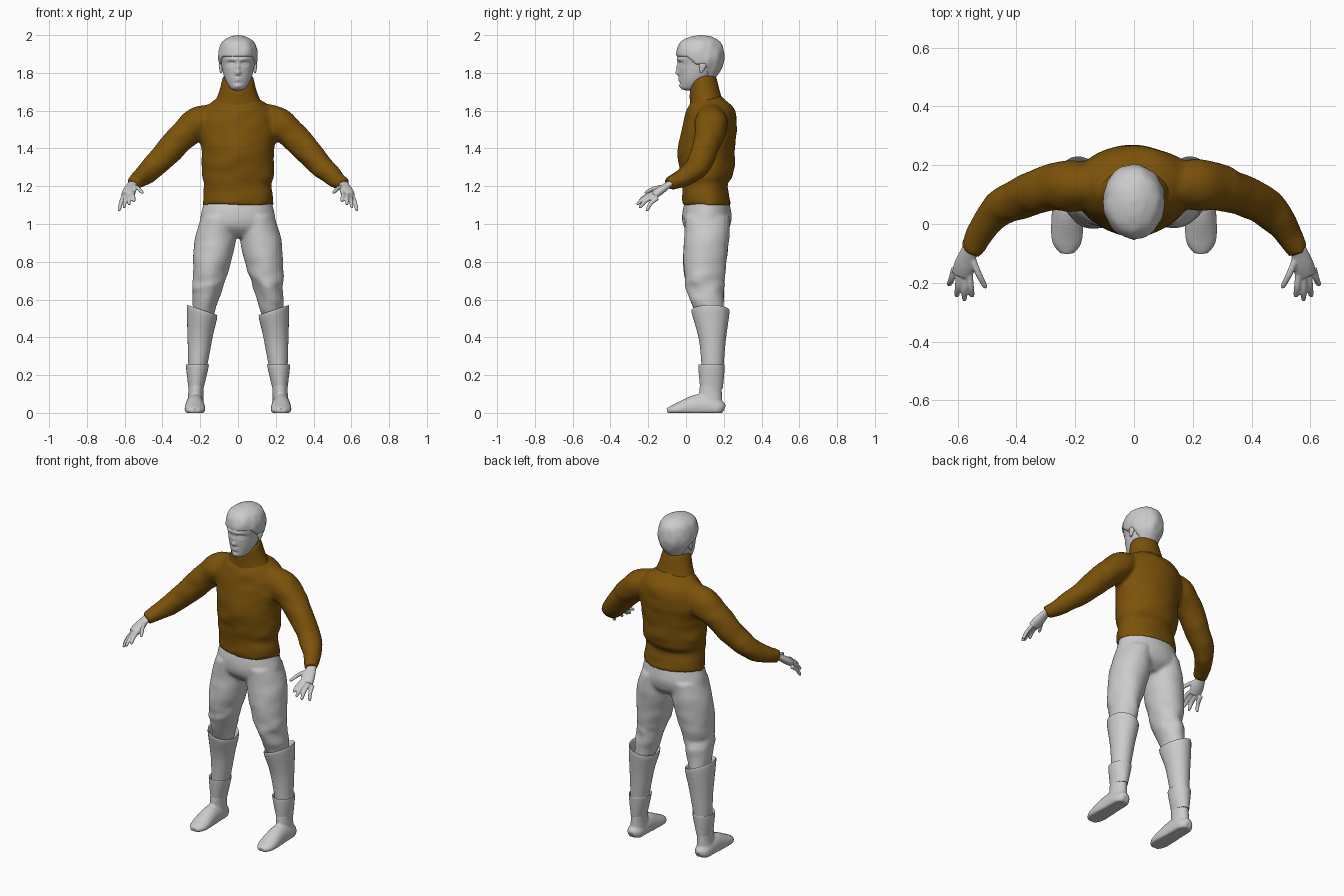
import bpy, bmesh, math
from mathutils import Vector, noise

default_cube = bpy.data.objects.get("Cube")
if default_cube:
    bpy.data.objects.remove(default_cube, do_unlink=True)


def material(name, red, green, blue):
    mat = bpy.data.materials.new(name)
    mat.use_nodes = True
    mat.diffuse_color = (red, green, blue, 1)
    bsdf = next(node for node in mat.node_tree.nodes if node.type == 'BSDF_PRINCIPLED')
    bsdf.inputs["Base Color"].default_value = mat.diffuse_color
    return mat


GREY = material("light grey", .6, .6, .6)
BROWN = material("jacket brown", .2, .085, .003)


def ramp(start, end, value):
    """Rises from nought at start to one at end."""
    return min(1, max(0, (value - start) / (end - start)))


def bell(value, centre, spread):
    return math.exp(-((value - centre) / spread) ** 2)


def catmull_rom(rings, steps):
    rings = [Vector(ring) for ring in rings]
    last = len(rings) - 1
    rows = []
    for i in range(last):
        before, here, there, after = (rings[min(max(k, 0), last)] for k in range(i - 1, i + 3))
        for step in range(steps):
            t = step / steps
            leave, arrive = (there - before) / 2, (after - here) / 2
            rise = t * t * (3 - 2 * t)
            rows.append(here.lerp(there, rise) + leave * (t * (1 - t) ** 2) - arrive * (t * t * (1 - t)))
    return rows + [rings[last]]


def loft(bm, rings, side=1, upright=True, sides=32, steps=5):
    """Skin over (x, y, z, width, depth) ellipses, level or square to their path."""
    rows = catmull_rom(rings, steps)
    centres = [Vector(row[:3]) for row in rows]
    up = Vector((0, 0, 1))
    loops = []
    for i, row in enumerate(rows):
        across, over = Vector((1, 0, 0)), Vector((0, 1, 0))
        if not upright:
            along = (centres[min(i + 1, len(rows) - 1)] - centres[max(i - 1, 0)]).normalized()
            across = along.cross(up).normalized()
            over = across.cross(along)
        loop = []
        for k in range(sides):
            angle = math.tau * k / sides
            point = centres[i] + across * row[3] * math.cos(angle) + over * row[4] * math.sin(angle)
            point.x *= side
            loop.append(bm.verts.new(point))
        loops.append(loop)
    for low, high in zip(loops, loops[1:]):
        for k in range(sides):
            bm.faces.new((low[k - 1], low[k], high[k], high[k - 1]))
    bm.faces.new(loops[0])
    bm.faces.new(loops[-1])


def column(bm, rows, x=0, lean=0, side=1, **detail):
    """Upright loft from (z, y, width, depth) rows, leaning outward as it goes down."""
    top = max(row[0] for row in rows)
    loft(bm, [(x + lean * (top - z), y, z, width, depth) for z, y, width, depth in rows], side, **detail)


def tube(bm, points, radii, side, flatness=1.0, sides=20):
    rings = [(*point, radius, radius * flatness) for point, radius in zip(points, radii)]
    loft(bm, rings, side, False, sides)


def finish(name, bm, mat, shape=None, voxel=None):
    for vert in bm.verts:
        if shape:
            vert.co = shape(vert.co.copy())
    bmesh.ops.recalc_face_normals(bm, faces=bm.faces)
    mesh = bpy.data.meshes.new(name)
    bm.to_mesh(mesh)
    bm.free()
    mesh.materials.append(mat)
    mesh.polygons.foreach_set("use_smooth", [True] * len(mesh.polygons))
    mesh.set_sharp_from_angle(angle=math.radians(60))
    ob = bpy.data.objects.new(name, mesh)
    bpy.context.scene.collection.objects.link(ob)
    if voxel:
        blend = ob.modifiers.new("blend", 'REMESH')
        blend.mode = 'VOXEL'
        blend.voxel_size = voxel
        blend.use_smooth_shade = True
        relax = ob.modifiers.new("relax", 'SMOOTH')
        relax.iterations = 4


def folds(point, amount):
    return point + noise.noise_vector(Vector((point.x, point.y, point.z * 2)) * 9) * amount


# Jacket: torso and sleeves blended together
WRIST = Vector((.56, -.09, 1.21))
bm = bmesh.new()
column(bm, [(1.1, .11, .19, .13), (1.21, .1, .18, .12), (1.26, .11, .19, .14), (1.4, .11, .19, .15),
            (1.54, .13, .21, .14), (1.62, .13, .17, .12), (1.69, .11, .07, .06)], sides=40)
for side in (1, -1):
    tube(bm, [(.12, .13, 1.57), (.21, .13, 1.53), (.3, .12, 1.46), (.46, .05, 1.29), WRIST],
         [.07, .088, .077, .061, .037], side)
finish("jacket", bm, BROWN, lambda point: folds(point, .009), .011)


# Standing collar, dipping into a V at the front
def dip(point):
    front = ramp(.09, .01, point.y)
    lift = ramp(1.64, 1.77, point.z)
    point.z -= lift * front * (.03 + .07 * ramp(.08, 0, abs(point.x)))
    point.x *= 1 + lift * front / 8
    return point


bm = bmesh.new()
column(bm, [(1.63, .11, .13, .09), (1.7, .1, .1, .08), (1.775, .09, .08, .07),
            (1.77, .09, .07, .06), (1.69, .09, .07, .06)], sides=40)
finish("collar", bm, BROWN, dip)

# Trousers: hips and legs blended together, baggy at the knee
bm = bmesh.new()
column(bm, [(1.15, .11, .17, .11), (1.05, .11, .195, .13), (.98, .11, .19, .12), (.93, .11, .1, .07)], sides=40)
for side in (1, -1):
    column(bm, [(1.04, .11, .09, .12), (.93, .11, .11, .12), (.8, .1, .1, .115),
                (.67, .1, .08, .1), (.5, .13, .055, .07)], .1, .16, side)
finish("trousers", bm, GREY, lambda point: folds(point, .004 + .014 * bell(point.z, .66, .08)), .01)


# Boots, hands and ears
def slant(point):
    point.z += ramp(.42, .52, point.z) * (abs(point.x) - .19) / 3
    return point


def flat_sole(point):
    point.z = max(point.z, 0)
    return point


for side, label in ((1, "left"), (-1, "right")):
    # Tall shaft with a slanted open cuff
    bm = bmesh.new()
    column(bm, [(.2, .14, .045, .055), (.38, .14, .064, .07), (.53, .13, .08, .1),
                (.535, .13, .07, .09), (.48, .13, .06, .07)], .19, .08, side)
    finish(label + "_boot_shaft", bm, GREY, slant)

    # Ankle cuff
    bm = bmesh.new()
    column(bm, [(.13, .135, .04, .06), (.245, .135, .06, .07), (.25, .135, .055, .065),
                (.23, .135, .045, .055)], .215, .06, side)
    finish(label + "_ankle_cuff", bm, GREY)

    # Shoe with a flat sole, from heel to toe
    bm = bmesh.new()
    column(bm, [(.19, .135, .045, .055), (.11, .13, .04, .06), (.02, .135, .045, .06)], .22, .04, side)
    heel_to_toe = ((.2, .02, .04), (.17, .045, .07), (.07, .05, .1), (-.05, .053, .05), (-.1, .025, .025))
    loft(bm, [(.228, y, height / 3, width, height / 1.5) for y, width, height in heel_to_toe], side, False)
    finish(label + "_shoe", bm, GREY, flat_sole, .006)

    # Hand: palm, four fanned fingers and a thumb
    first_knuckle, last_knuckle = Vector((.56, -.165, 1.165)), Vector((.61, -.15, 1.138))
    first_tip, last_tip = Vector((.55, -.25, 1.12)), Vector((.63, -.21, 1.07))
    digits = [(Vector((.555, -.105, 1.2)), Vector((.503, -.22, 1.165)))]
    for finger in range(4):
        share = finger / 3
        reach = Vector((0, -math.sin(share * math.pi), 0))
        digits.append((first_knuckle.lerp(last_knuckle, share) + reach * .01,
                       first_tip.lerp(last_tip, share) + reach * .03))
    palm_end = first_knuckle.lerp(last_knuckle, .5) + Vector((0, -.015, 0))
    bm = bmesh.new()
    tube(bm, [WRIST + Vector((-.015, .03, .02)), WRIST, WRIST.lerp(palm_end, .6), palm_end],
         [.027, .028, .037, .035], side, .6)
    for root, tip in digits:
        bend = root.lerp(tip, .5) + Vector((0, -.006, .006))
        tube(bm, [root, bend, root.lerp(tip, .9), tip], [.012, .011, .009, .004], side)
    finish(label + "_hand", bm, GREY, None, .0045)

    # Ear
    bm = bmesh.new()
    column(bm, [(1.8, .08, .005, .005), (1.84, .09, .012, .02), (1.86, .09, .005, .005)], .09, 0, side)
    finish(label + "_ear", bm, GREY)

# Head and neck; the face is raised and sunk by soft bumps: x, z, spreads and height
BUMPS = {
    "nose": (0, 1.8, .014, .014, .018), "bridge": (0, 1.83, .01, .02, .011),
    "socket": (.034, 1.85, .018, .012, -.012), "eye": (.034, 1.847, .011, .006, .008),
    "brow": (.03, 1.87, .025, .01, .006), "lips": (0, 1.765, .02, .012, .01),
    "mouth": (0, 1.765, .025, .002, -.005), "chin": (0, 1.73, .02, .012, .008),
}


def face(point):
    front = ramp(.05, 0, point.y) * ramp(1.7, 1.72, point.z)
    for x, z, width, tall, height in BUMPS.values():
        point.y -= front * height * bell(abs(point.x), x, width) * bell(point.z, z, tall)
    return point


bm = bmesh.new()
column(bm, [(1.62, .1, .07, .07), (1.7, .095, .06, .06), (1.82, .09, .05, .05)])
column(bm, [(1.708, .02, .015, .025), (1.72, .02, .04, .045), (1.77, .05, .07, .083), (1.84, .07, .087, .11),
            (1.9, .075, .09, .115), (1.97, .075, .03, .04)], sides=96, steps=16)
finish("head", bm, GREY, face)


# Hair cap with a fringe, tucked in below the hairline
def hairline(point):
    edge = 1.85 - .08 * ramp(.1, .13, point.y) + .04 * ramp(.05, 0, point.y)
    tuck = 1 - ramp(edge, edge - .012, point.z) / 5
    outward = Vector((point.x, point.y - .08, 0))
    strand = noise.noise(Vector((point.x * 2, point.y * 2, point.z)) * 15) / 25
    return point + outward * (tuck - 1 + strand)


bm = bmesh.new()
column(bm, [(1.77, .095, .06, .06), (1.84, .083, .097, .113), (1.9, .075, .104, .127),
            (1.96, .076, .087, .107), (1.99, .08, .045, .06), (2, .08, .005, .005)], sides=64, steps=12)
finish("hair", bm, GREY, hairline)
